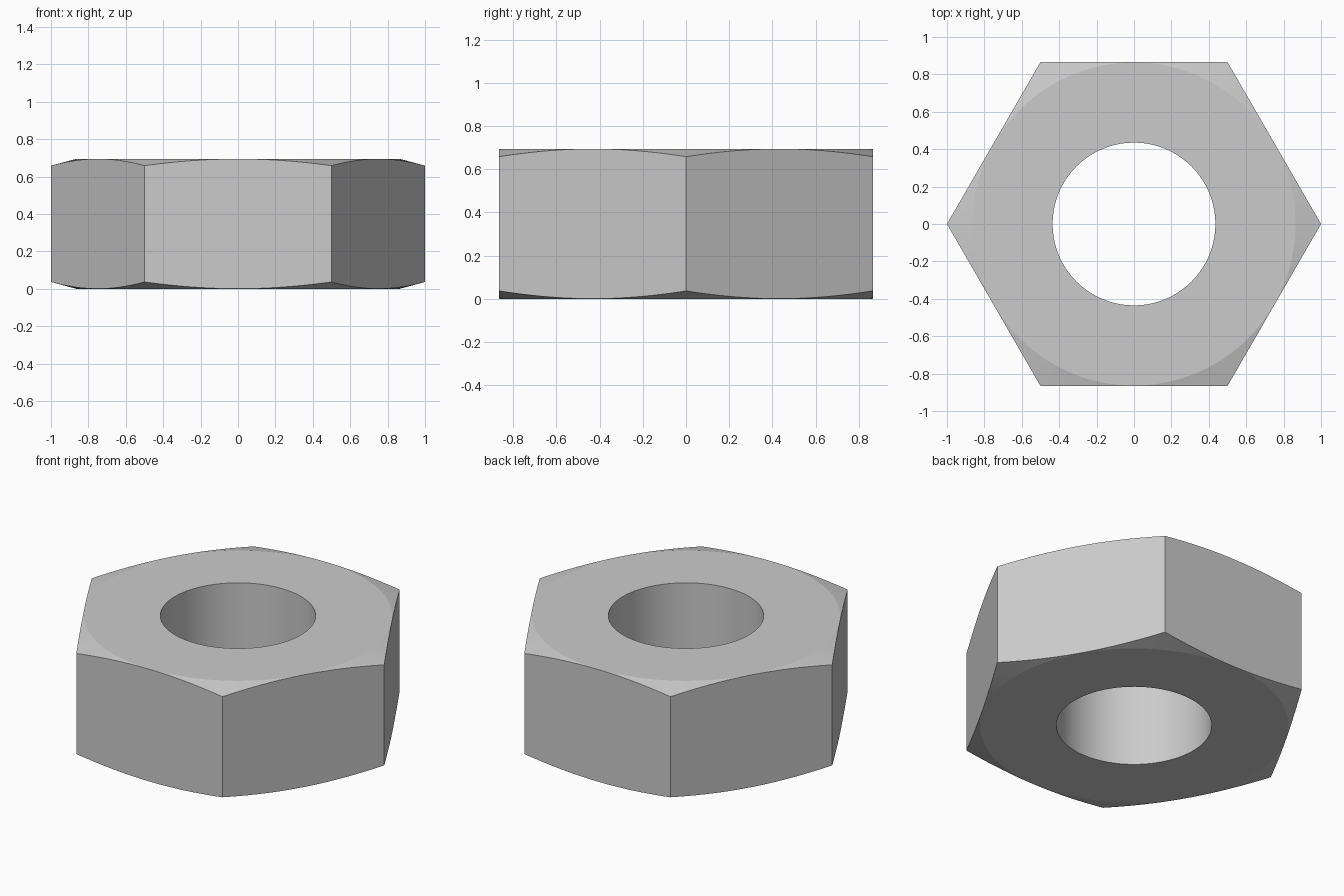
import bpy, bmesh
from math import cos, sin, pi, tan, radians

if "Cube" in bpy.data.objects:
    bpy.data.objects.remove(bpy.data.objects["Cube"])

HEIGHT, HOLE_R, CHAMFER_R = 0.695, 0.435, 0.864
APOTHEM = cos(pi / 6)
SEGMENTS = 120                      # multiple of 12: hits corners and flat centres
SLOPE = tan(radians(15))


def hex_radius(a):
    """Distance from the centre to the hexagon outline at angle a."""
    return APOTHEM / cos(a % (pi / 3) - pi / 6)


def section(a):
    """Closed radial cross-section (radius, z) of the nut at angle a."""
    r = hex_radius(a)
    drop = (r - CHAMFER_R) * SLOPE
    return [(HOLE_R, 0), (CHAMFER_R, 0), (r, drop),
            (r, HEIGHT - drop), (CHAMFER_R, HEIGHT), (HOLE_R, HEIGHT)]


# Hex nut: sweep the cross-section around the axis
bm = bmesh.new()
rings = []
for i in range(SEGMENTS):
    a = 2 * pi * i / SEGMENTS
    rings.append([bm.verts.new((r * cos(a), r * sin(a), z)) for r, z in section(a)])
for i in range(SEGMENTS):
    p, q = rings[i], rings[(i + 1) % SEGMENTS]
    for j in range(6):
        k = (j + 1) % 6
        bm.faces.new((p[j], q[j], q[k], p[k]))
bmesh.ops.recalc_face_normals(bm, faces=bm.faces)

mesh = bpy.data.meshes.new("hex_nut")
bm.to_mesh(mesh)
bm.free()
nut = bpy.data.objects.new("hex_nut", mesh)
bpy.context.collection.objects.link(nut)

# Smooth bore and chamfers, crisp edges elsewhere
bpy.context.view_layer.objects.active = nut
nut.select_set(True)
bpy.ops.object.shade_smooth_by_angle(angle=radians(10))
